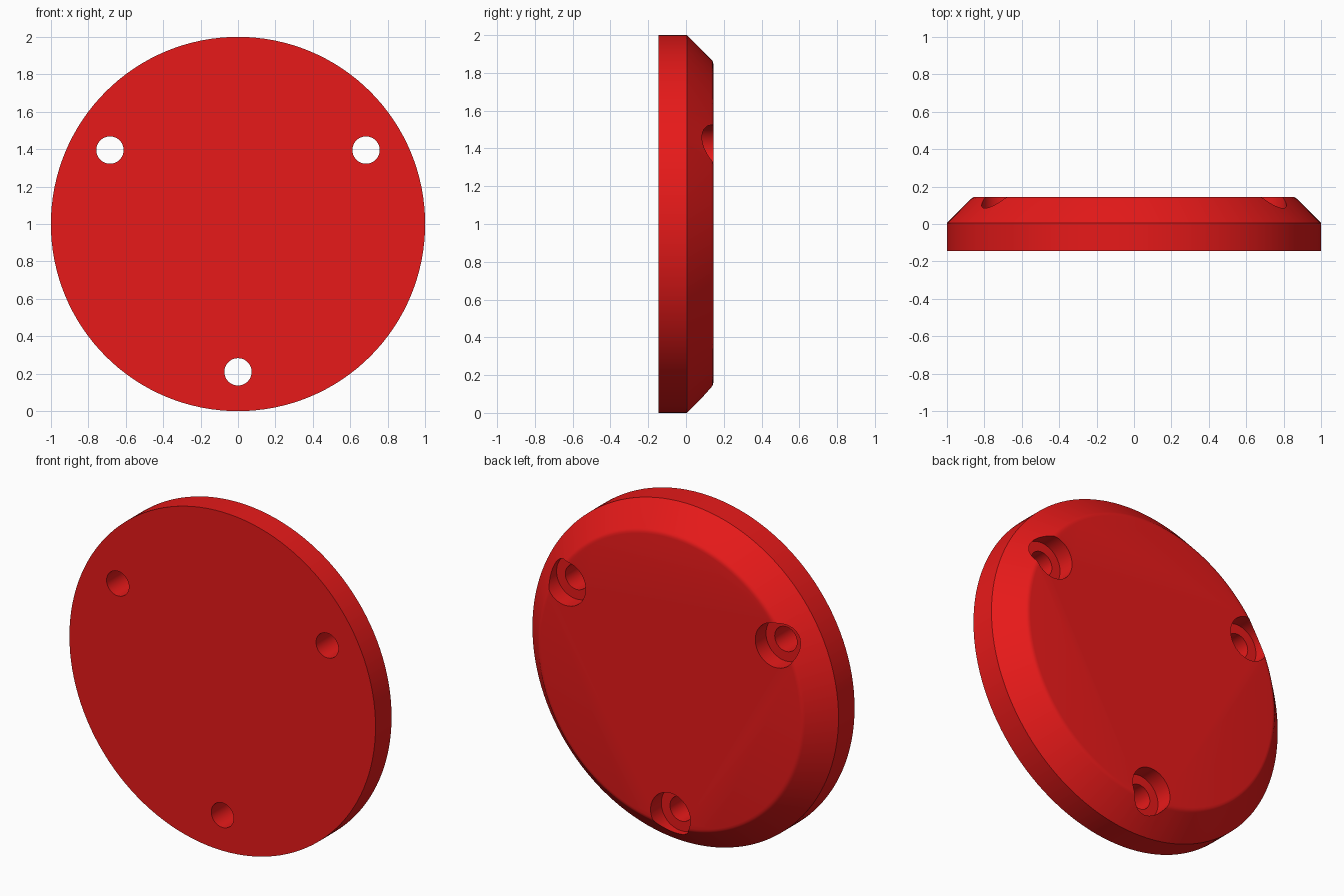
import bpy, bmesh
from math import cos, sin, tau, radians

if "Cube" in bpy.data.objects:
    bpy.data.objects.remove(bpy.data.objects["Cube"])

def lathe(name, profile, sides, cx=0.0, cz=0.0):
    """Closed solid turned around the y axis; profile is (radius, y) from front to back."""
    bm = bmesh.new()
    rings = [[bm.verts.new((cx + r * cos(tau * i / sides), y, cz + r * sin(tau * i / sides)))
              for i in range(sides)] for r, y in profile]
    for a, b in zip(rings, rings[1:]):
        for i in range(sides):
            j = (i + 1) % sides
            bm.faces.new((a[i], a[j], b[j], b[i]))
    bm.faces.new(rings[0])
    bm.faces.new(rings[-1])
    bmesh.ops.recalc_face_normals(bm, faces=bm.faces)
    mesh = bpy.data.meshes.new(name)
    bm.to_mesh(mesh)
    bm.free()
    obj = bpy.data.objects.new(name, mesh)
    bpy.context.collection.objects.link(obj)
    return obj

# Disc with a bevelled back rim, softened where bevel meets the flat
disc = lathe("round_cover_plate",
             [(1, -0.145), (1, 0.005), (0.872, 0.133), (0.865, 0.139),
              (0.857, 0.143), (0.845, 0.145)], 128, cz=1)

red = bpy.data.materials.new("red")
red.diffuse_color = (0.8, 0.01, 0.01, 1)
red.use_nodes = True
red.node_tree.nodes["Principled BSDF"].inputs["Base Color"].default_value = red.diffuse_color
disc.data.materials.append(red)

# Three counterbored screw holes
for k in range(3):
    a = radians(-90 + 120 * k)
    x, z = 0.79 * cos(a), 1 + 0.79 * sin(a)
    cutter = lathe("screw_hole_cutter_%d" % k,
                   [(0.073, -0.3), (0.073, 0.045), (0.13, 0.045), (0.13, 0.3)], 48, x, z)
    cutter.data.materials.append(red)
    cutter.hide_render = True
    cutter.hide_set(True)
    mod = disc.modifiers.new("screw_hole_%d" % k, 'BOOLEAN')
    mod.operation = 'DIFFERENCE'
    mod.solver = 'EXACT'
    mod.object = cutter

# Apply cuts and remove the cutters
bpy.context.view_layer.objects.active = disc
disc.select_set(True)
for mod in list(disc.modifiers):
    cutter = mod.object
    bpy.ops.object.modifier_apply(modifier=mod.name)
    bpy.data.objects.remove(cutter)
bpy.ops.object.shade_smooth_by_angle(angle=radians(30))
